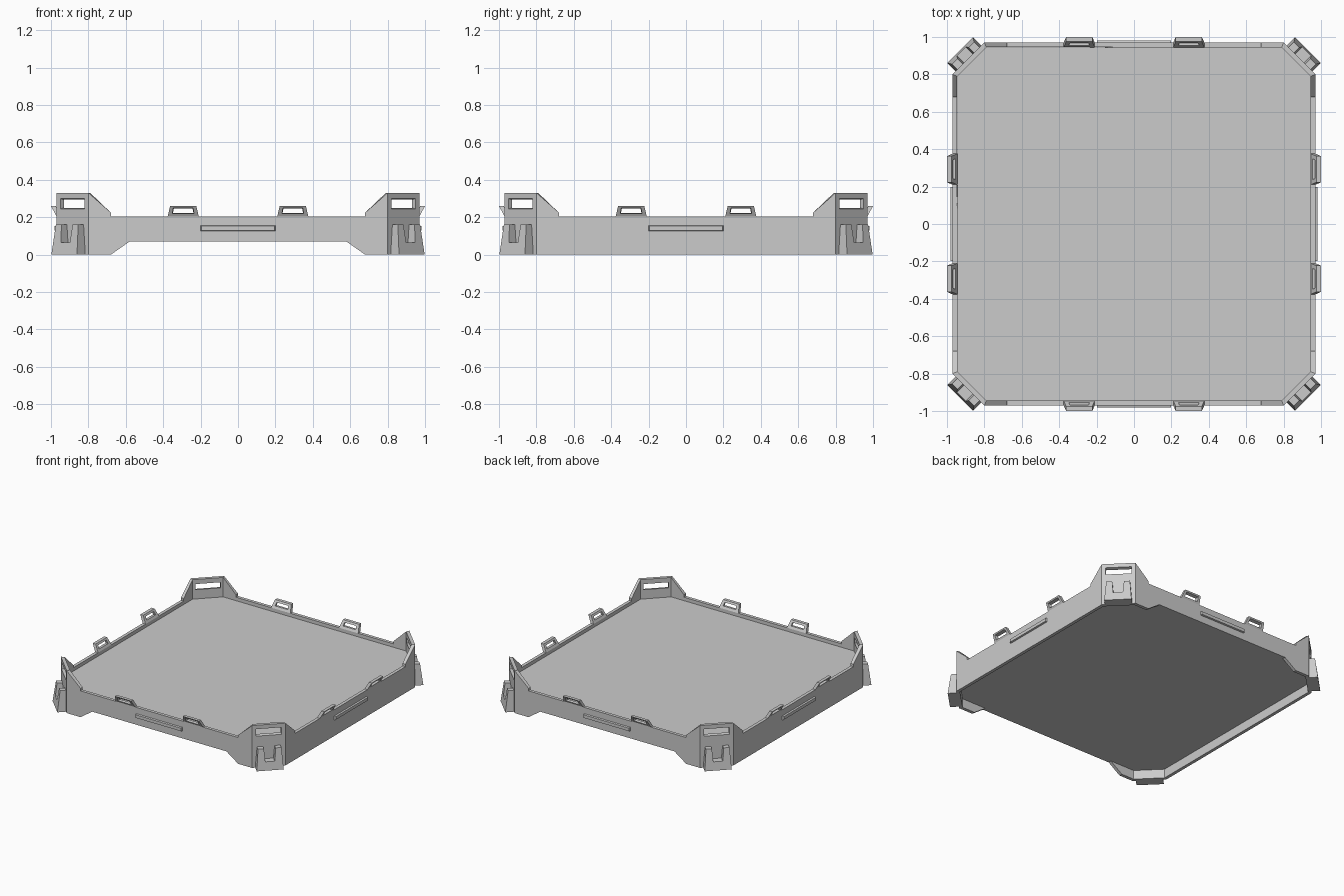
import bpy, bmesh
from math import radians, sqrt
from mathutils import Matrix, Vector

if "Cube" in bpy.data.objects:
    bpy.data.objects.remove(bpy.data.objects["Cube"])

T = 0.025               # wall thickness
W = 0.97                # outer distance of straight walls
C = 1.77 / sqrt(2)      # outer distance of the chamfered corners
FLOOR_LOW, FLOOR_TOP = 0.07, 0.178


def solid(name, near, far, turn=0, holes=None):
    """Bridge two matching outlines; holes = matching inner outlines for a frame."""
    bm = bmesh.new()
    loops = [[bm.verts.new(p) for p in pts] for pts in (near, far, *(holes or ()))]

    def bridge(a, b):
        for i in range(len(a)):
            j = (i + 1) % len(a)
            bm.faces.new((a[i], a[j], b[j], b[i]))

    bridge(loops[0], loops[1])
    if holes:
        bridge(loops[2], loops[3])
        bridge(loops[0], loops[2])
        bridge(loops[1], loops[3])
    else:
        bm.faces.new(loops[0])
        bm.faces.new(loops[1])
    bmesh.ops.recalc_face_normals(bm, faces=bm.faces)
    # Local space: x along the wall, -y outward
    bm.transform(Matrix.Rotation(radians(turn), 4, 'Z'))
    mesh = bpy.data.meshes.new(name)
    bm.to_mesh(mesh)
    bm.free()
    ob = bpy.data.objects.new(name, mesh)
    bpy.context.collection.objects.link(ob)
    return ob


def place(pts, dist):
    """Put (x, z) outline points at an outward distance (number or function of z)."""
    d = dist if callable(dist) else (lambda z: dist)
    return [Vector((x, -d(z), z)) for x, z in pts]


def mirrored(half):
    return half + [(-x, z) for x, z in reversed(half)]


def rect(h, z0, z1, htop=None):
    t = h if htop is None else htop
    return [(-h, z0), (h, z0), (t, z1), (-t, z1)]


# Floor: octagonal slab
a, b = 0.79, W - T
octagon = [(a, -b), (b, -a), (b, a), (a, b), (-a, b), (-b, a), (-b, -a), (-a, -b)]
solid("floor", [(x, y, FLOOR_LOW) for x, y in octagon], [(x, y, FLOOR_TOP) for x, y in octagon])

# Wall profiles: raised ends, front and back with an arched lower edge
top_half = [(0.8, 0.33), (0.68, 0.225), (0.68, 0.205)]
arched = mirrored([(0.58, 0.07), (0.68, 0.0), (0.8, 0.0)] + top_half)
plain = mirrored([(0.8, 0.0)] + top_half)

for i, side in enumerate(("front", "right", "back", "left")):
    turn = i * 90
    # Straight wall with mitred ends
    outline = plain if i % 2 else arched
    inner = [(max(-0.79, min(0.79, x)), z) for x, z in outline]
    solid(side + "_wall", place(outline, W), place(inner, W - T), turn)

    # Long snap ridge with bevelled edges
    solid(side + "_ridge", place(rect(0.196, 0.129, 0.153), W + 0.012),
          place(rect(0.2, 0.125, 0.157), W - 0.002), turn)

    # Two loops leaning outward from the wall top
    lean = lambda z: W + (z - 0.205) / 0.055 * 0.03
    for s in (-1, 1):
        shift = lambda pts: [(x + s * 0.293, z) for x, z in pts]
        out = shift(rect(0.083, 0.205, 0.26, 0.07))
        hole = shift(rect(0.058, 0.219, 0.25, 0.053))
        hole_in = shift(rect(0.055, 0.222, 0.246, 0.05))
        back = lambda z: lean(z) - T
        solid(side + "_loop", place(out, lean), place(out, back), turn,
              (place(hole, lean), place(hole_in, back)))

    # Corner panel with a window
    turn += 45
    solid("corner_panel", place(rect(0.12, 0, 0.33), C), place(rect(0.11, 0, 0.33), C - T), turn,
          (place(rect(0.092, 0.245, 0.3), C), place(rect(0.09, 0.25, 0.294), C - T)))

    # Forked latch wedge, thicker toward the bottom
    fork = mirrored([(0.097, 0.0), (0.084, 0.162), (0.042, 0.162), (0.034, 0.065)])
    solid("corner_latch", place(fork, lambda z: C + 0.063 - z / 0.162 * 0.022),
          place(fork, C - 0.005), turn)
